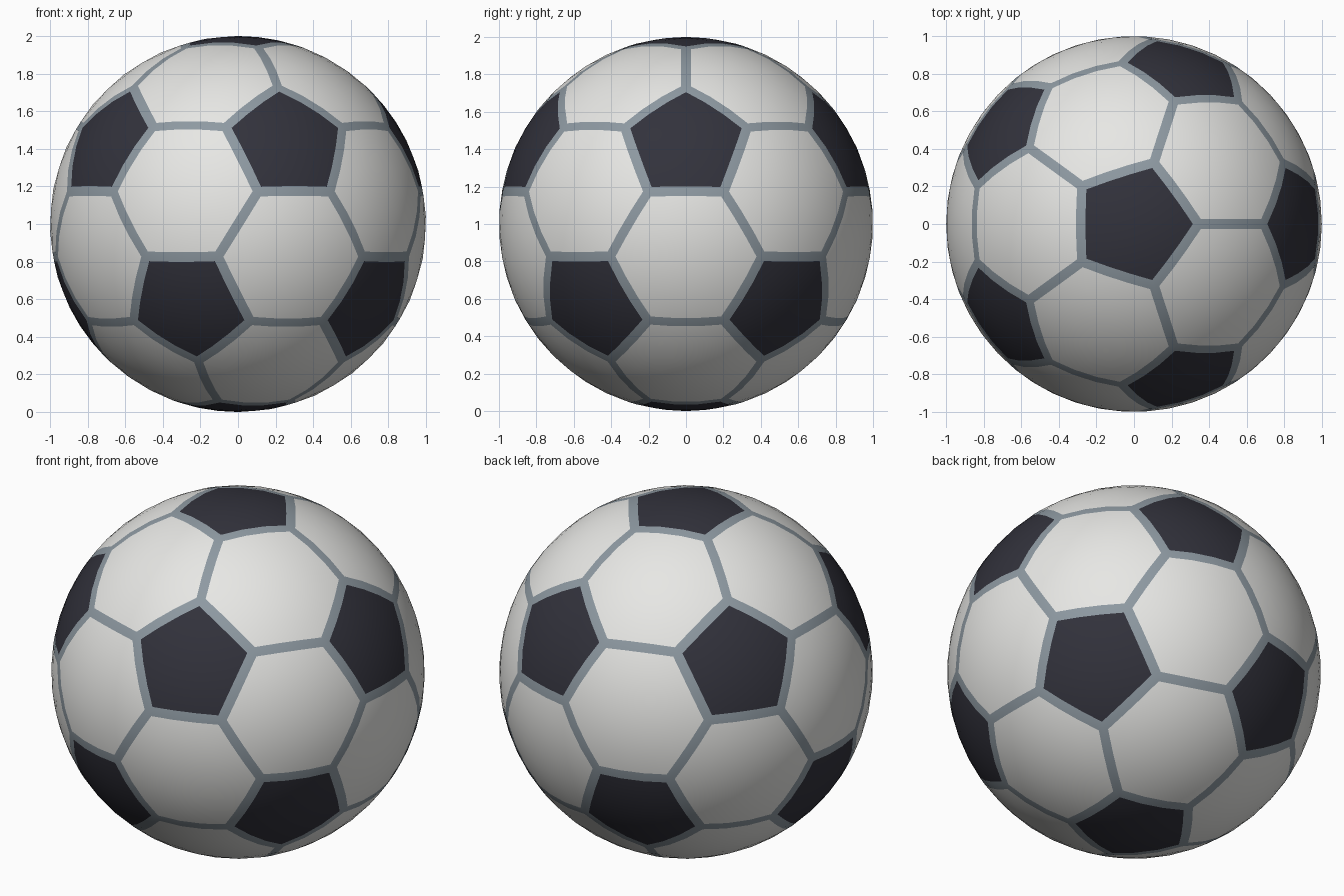
import bpy
import bmesh
from math import atan2

STEPS = 3          # segments along each panel side
SEAM = 0.0235      # half width of a seam band

cube = bpy.data.objects.get("Cube")
if cube:
    bpy.data.objects.remove(cube, do_unlink=True)


def make_material(name, rgb):
    mat = bpy.data.materials.new(name)
    mat.use_nodes = True
    colour = (*rgb, 1.0)
    mat.diffuse_color = colour
    shader = next(n for n in mat.node_tree.nodes if n.type == 'BSDF_PRINCIPLED')
    shader.inputs["Base Color"].default_value = colour
    shader.inputs["Roughness"].default_value = 0.6
    return mat


materials = [make_material("panel white", (0.80, 0.80, 0.78)),
             make_material("panel black", (0.032, 0.032, 0.045)),
             make_material("seam grey", (0.27, 0.32, 0.36))]
WHITE, BLACK, GREY = range(3)


def add_face(bm, points, material):
    """Add a face with its corners pushed out to the unit sphere."""
    face = bm.faces.new([bm.verts.new(p.normalized()) for p in points])
    face.material_index = material
    face.smooth = True


def add_panel(bm, corners, material):
    """Fill a regular outline with a panel and half of the seam around it."""
    count = len(corners)
    centre = sum(corners[1:], corners[0].copy()) / count
    inradius = ((corners[0] + corners[1]) / 2 - centre).length
    shrink = 1 - SEAM / inradius
    for a, b in zip(corners, corners[1:] + corners[:1]):
        def outer(j):
            return a.lerp(b, j / STEPS)

        def inner(k, j):
            if k == 0:
                return centre.copy()
            return centre.lerp(a.lerp(b, j / k), shrink * k / STEPS)

        for k in range(STEPS):
            for j in range(k + 1):
                add_face(bm, (inner(k, j), inner(k + 1, j), inner(k + 1, j + 1)), material)
                if j < k:
                    add_face(bm, (inner(k, j), inner(k + 1, j + 1), inner(k, j + 1)), material)
        for j in range(STEPS):
            add_face(bm, (inner(STEPS, j), outer(j), outer(j + 1), inner(STEPS, j + 1)), GREY)


# Icosahedron guide: its corners become black panels, its faces white ones
guide = bmesh.new()
bmesh.ops.create_icosphere(guide, subdivisions=1, radius=1)
ball = bmesh.new()

for vert in guide.verts:
    side = vert.co.orthogonal().normalized()
    up = vert.co.cross(side)
    ends = [e.other_vert(vert).co for e in vert.link_edges]
    ends.sort(key=lambda p: atan2(p.dot(up), p.dot(side)))
    add_panel(ball, [vert.co.lerp(p, 1 / 3) for p in ends], BLACK)

for face in guide.faces:
    trio = [v.co for v in face.verts]
    outline = []
    for p, q in zip(trio, trio[1:] + trio[:1]):
        outline += [p.lerp(q, 1 / 3), p.lerp(q, 2 / 3)]
    add_panel(ball, outline, WHITE)
guide.free()

# Weld the panels into one closed, smooth ball standing on the ground
bmesh.ops.remove_doubles(ball, verts=ball.verts[:], dist=0.0005)
bmesh.ops.recalc_face_normals(ball, faces=ball.faces[:])

mesh = bpy.data.meshes.new("panelled_ball")
ball.to_mesh(mesh)
ball.free()
for mat in materials:
    mesh.materials.append(mat)
obj = bpy.data.objects.new("panelled_ball", mesh)
obj.location.z = 1
bpy.context.collection.objects.link(obj)
